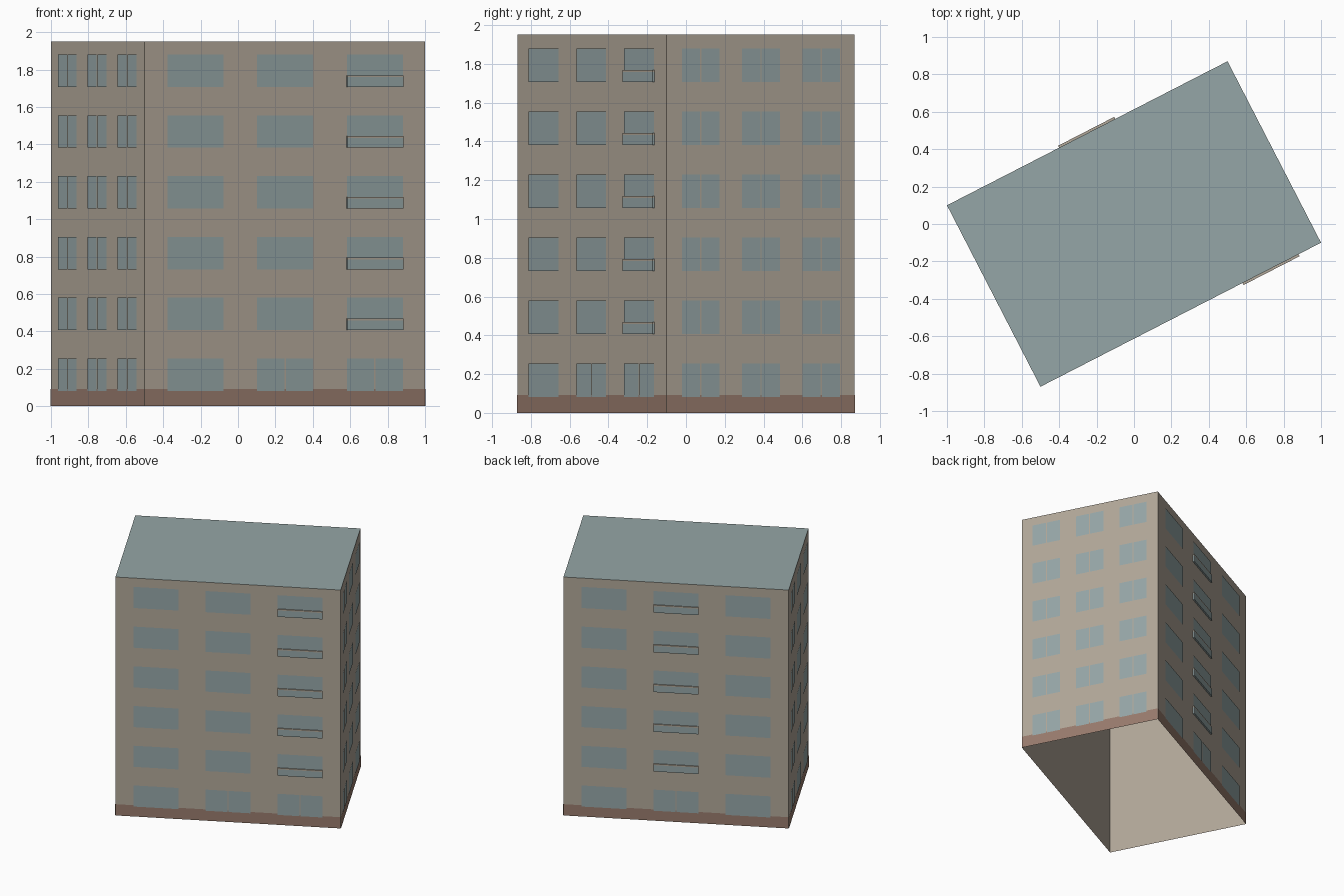
import bpy
import bmesh
from mathutils import Matrix, Vector

default = bpy.data.objects.get("Cube")
if default:
    bpy.data.objects.remove(default, do_unlink=True)


def material(name, rgb):
    mat = bpy.data.materials.new(name)
    mat.use_nodes = True
    mat.diffuse_color = (*rgb, 1)
    mat.node_tree.nodes["Principled BSDF"].inputs["Base Color"].default_value = (*rgb, 1)
    return mat


WALL = material("warm_beige_wall", (0.44, 0.385, 0.315))
GLASS = material("muted_teal", (0.30, 0.38, 0.385))
PLINTH = material("brick_brown", (0.31, 0.195, 0.15))

HEIGHT = 1.95
FLOORS = 6
FLOOR_PITCH = 0.325
WINDOW_BASE = 0.082
WINDOW_HEIGHT = 0.173
MULLION = 0.008
CORNERS = [Vector(c) for c in ((-0.5, -0.87, 0), (1, -0.1, 0), (0.5, 0.87, 0), (-1, 0.1, 0))]
BAYS = [(0.08, 0.28), (0.4, 0.6), (0.72, 0.92)]


def finish(name, bm, *mats):
    mesh = bpy.data.meshes.new(name)
    bm.to_mesh(mesh)
    bm.free()
    for mat in mats:
        mesh.materials.append(mat)
    obj = bpy.data.objects.new(name, mesh)
    bpy.context.collection.objects.link(obj)
    return obj


def wall_frame(i):
    """Matrix with x along the wall, y outward and z up, plus the wall length."""
    start, end = CORNERS[i], CORNERS[(i + 1) % 4]
    along = (end - start).normalized()
    up = Vector((0, 0, 1))
    frame = Matrix((along, along.cross(up), up)).transposed().to_4x4()
    return Matrix.Translation(start) @ frame, (end - start).length


def plate(bm, frame, x0, x1, z0, z1, out):
    points = [(x0, out, z0), (x1, out, z0), (x1, out, z1), (x0, out, z1)]
    bm.faces.new([bm.verts.new(frame @ Vector(p)) for p in points])


def box(bm, frame, x0, x1, z0, z1, depth):
    size = Matrix.Diagonal((x1 - x0, depth, z1 - z0, 1))
    centre = Matrix.Translation(((x0 + x1) / 2, depth / 2, (z0 + z1) / 2))
    bmesh.ops.create_cube(bm, size=1, matrix=frame @ centre @ size)
    bmesh.ops.recalc_face_normals(bm, faces=bm.faces)


# Wall shell with a flat roof, open underneath
bm = bmesh.new()
base = bm.faces.new([bm.verts.new(c) for c in CORNERS])
top = bmesh.ops.extrude_face_region(bm, geom=[base])["geom"]
bmesh.ops.translate(bm, vec=(0, 0, HEIGHT), verts=[v for v in top if isinstance(v, bmesh.types.BMVert)])
bmesh.ops.delete(bm, geom=[f for f in bm.faces if f.calc_center_median().z < 0.01], context="FACES_ONLY")
bmesh.ops.recalc_face_normals(bm, faces=bm.faces)
for face in bm.faces:
    face.material_index = int(face.calc_center_median().z > HEIGHT - 0.01)
finish("walls_and_roof", bm, WALL, GLASS)

# Plinth strips, windows and balconies on each wall
sides = ["front", "left", "back", "right"]
balcony_bay = {"front": 2, "back": 1}
split_ground_bays = {"front": (1, 2), "back": (1,)}

for i, side in enumerate(sides):
    frame, length = wall_frame(i)

    plinth = bmesh.new()
    plate(plinth, frame, 0, length, 0, 0.092, 0.002)
    finish(side + "_plinth", plinth, PLINTH)

    panes, panels, rails = bmesh.new(), bmesh.new(), bmesh.new()
    for floor in range(FLOORS):
        z0 = WINDOW_BASE + floor * FLOOR_PITCH
        z1 = z0 + WINDOW_HEIGHT
        for bay, (a, b) in enumerate(BAYS):
            x0, x1 = a * length, b * length
            # Short walls have double panes, long walls only at some ground bays
            split = side in ("left", "right") or (floor == 0 and bay in split_ground_bays[side])
            if split:
                mid = (x0 + x1) / 2
                plate(panes, frame, x0, mid - MULLION / 2, z0, z1, 0.004)
                plate(panes, frame, mid + MULLION / 2, x1, z0, z1, 0.004)
            else:
                plate(panes, frame, x0, x1, z0, z1, 0.004)
            # Shallow glazed balcony front with a pale rail
            if floor > 0 and balcony_bay.get(side) == bay:
                box(panels, frame, x0, x1, z0, z0 + 0.052, 0.012)
                box(rails, frame, x0, x1, z0 + 0.052, z0 + 0.062, 0.012)
    finish(side + "_windows", panes, GLASS)
    if side in balcony_bay:
        finish(side + "_balcony_panels", panels, GLASS)
        finish(side + "_balcony_rails", rails, WALL)
    else:
        panels.free()
        rails.free()
